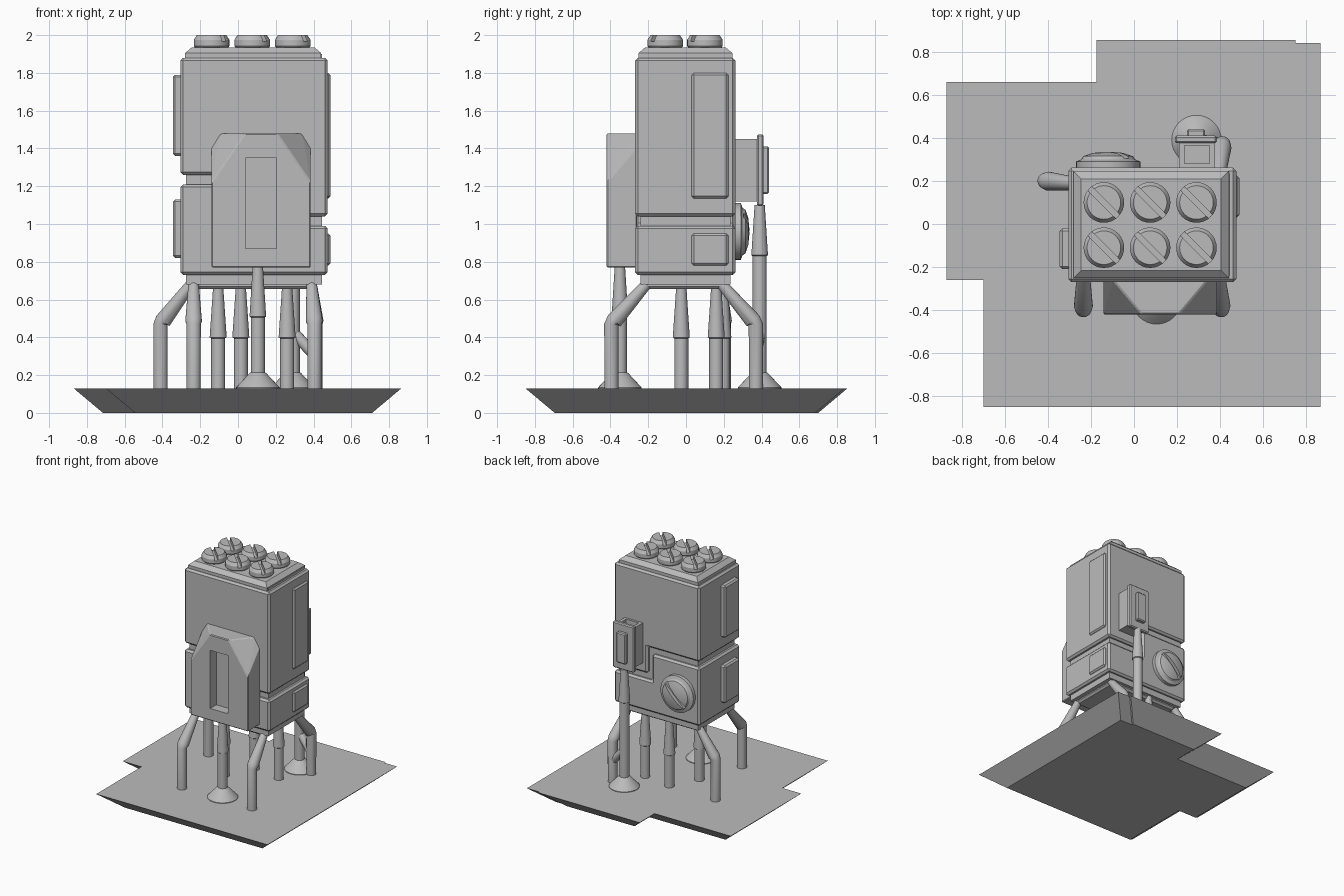
import bpy, bmesh, math
from mathutils import Vector, Matrix

cube = bpy.data.objects.get("Cube")
if cube:
    bpy.data.objects.remove(cube, do_unlink=True)

grey = bpy.data.materials.new("plain grey")
grey.use_nodes = True
grey.diffuse_color = (0.5, 0.5, 0.5, 1)
grey.node_tree.nodes["Principled BSDF"].inputs["Base Color"].default_value = (0.5, 0.5, 0.5, 1)


def finish(bm, name, bevel=0, segments=1, smooth=False):
    bmesh.ops.recalc_face_normals(bm, faces=bm.faces[:])
    mesh = bpy.data.meshes.new(name)
    bm.to_mesh(mesh)
    bm.free()
    mesh.materials.append(grey)
    ob = bpy.data.objects.new(name, mesh)
    bpy.context.collection.objects.link(ob)
    if bevel:
        mod = ob.modifiers.new("Bevel", "BEVEL")
        mod.width, mod.segments = bevel, segments
    if smooth:
        bpy.ops.object.select_all(action="DESELECT")
        ob.select_set(True)
        bpy.context.view_layer.objects.active = ob
        bpy.ops.object.shade_smooth_by_angle(angle=math.radians(30))
    return ob


def loft(bm, rings):
    """Bridge rings of points and cap both ends."""
    rings = [[bm.verts.new(p) for p in ring] for ring in rings]
    n = len(rings[0])
    for a, b in zip(rings, rings[1:]):
        for i in range(n):
            j = (i + 1) % n
            bm.faces.new((a[i], a[j], b[j], b[i]))
    bm.faces.new(rings[0])
    bm.faces.new(rings[-1])


def box(name, x, y, z, bevel=0):
    bm = bmesh.new()
    loft(bm, [[(x[0], y[0], h), (x[1], y[0], h), (x[1], y[1], h), (x[0], y[1], h)] for h in z])
    return finish(bm, name, bevel)


def prism(name, outline, y, bevel=0):
    bm = bmesh.new()
    loft(bm, [[(px, d, pz) for px, pz in outline] for d in y])
    return finish(bm, name, bevel)


def tube(name, path, radii, sides=24):
    """Round tube along a path with a radius at each point."""
    pts = [Vector(p) for p in path]
    bm = bmesh.new()
    rings = []
    for i, (p, r) in enumerate(zip(pts, radii)):
        t = (pts[min(i + 1, len(pts) - 1)] - pts[max(i - 1, 0)]).normalized()
        if i == 0 or abs(t.z) < 0.1:
            t = (pts[1] - pts[0]).normalized()
        rot = Vector((0, 0, 1)).rotation_difference(t)
        rings.append([p + rot @ Vector((r * math.cos(a), r * math.sin(a), 0))
                      for a in (k * math.tau / sides for k in range(sides))])
    loft(bm, rings)
    return finish(bm, name, smooth=True)


def cut(ob, cutter):
    mod = ob.modifiers.new("Cut", "BOOLEAN")
    mod.operation, mod.object, mod.solver = "DIFFERENCE", cutter, "EXACT"
    cutter.hide_render = True
    cutter.hide_viewport = True
    cutter.display_type = "WIRE"


def slotted_disc(name, matrix, profile, slot, floor, angle):
    """Turned disc with a straight screwdriver-like slot."""
    disc = tube(name, [(0, 0, h) for r, h in profile], [r for r, h in profile], 32)
    cutter = box(name + "_cutter", (-0.3, 0.3), (-slot, slot), (floor, 0.3))
    disc.matrix_world = matrix
    cutter.matrix_world = matrix @ Matrix.Rotation(angle, 4, "Z")
    cut(disc, cutter)


# Base slab: stepped outline with undercut sides
outline = [(-0.87, 0.66), (-0.87, -0.26), (-0.70, -0.26), (-0.70, -0.85), (0.865, -0.85),
           (0.865, 0.84), (0.75, 0.84), (0.75, 0.855), (-0.175, 0.855), (-0.175, 0.66)]
inner = []
for i, p in enumerate(outline):
    a, b = Vector(outline[i - 1]), Vector(outline[(i + 1) % len(outline)])
    d1, d2 = (Vector(p) - a).normalized(), (b - Vector(p)).normalized()
    inner.append(Vector(p) + 0.155 * Vector((-d1.y - d2.y, d1.x + d2.x)))
bm = bmesh.new()
loft(bm, [[(p[0], p[1], 0) for p in inner], [(p[0], p[1], 0.13) for p in outline]])
finish(bm, "base_slab")

# Body: two interlocking stepped shells around a core
prism("upper_shell", [(-0.305, 1.26), (0.17, 1.26), (0.17, 1.04), (0.475, 1.04),
                      (0.475, 1.88), (-0.305, 1.88)], (-0.27, 0.262), 0.015)
prism("lower_shell", [(-0.305, 0.73), (0.475, 0.73), (0.475, 0.99), (0.13, 0.99),
                      (0.13, 1.21), (-0.305, 1.21)], (-0.27, 0.262), 0.015)
box("body_core", (-0.275, 0.445), (-0.24, 0.235), (0.68, 1.9))
box("body_floor", (-0.24, 0.41), (-0.22, 0.21), (0.655, 0.72), 0.015)

# Cap with sloping rim
bm = bmesh.new()
loft(bm, [[(0.08 + sx * (0.36 - i), -0.003 + sy * (0.248 - i), h)
           for sx, sy in ((-1, -1), (1, -1), (1, 1), (-1, 1))]
          for i, h in ((0, 1.87), (0, 1.905), (0.035, 1.935))])
finish(bm, "top_cap")

# Slotted studs on the cap
for row, y in enumerate((-0.11, 0.10)):
    for col in range(3):
        slotted_disc(f"top_stud_{row}_{col}", Matrix.Translation((-0.14 + 0.215 * col, y, 1.93)),
                     [(0.085, 0), (0.094, 0.012), (0.094, 0.045), (0.078, 0.07)],
                     0.013, 0.035, -math.pi / 4)

# Slotted domed dial on the back
slotted_disc("back_dial", Matrix.Translation((-0.12, 0.25, 0.96)) @ Matrix.Rotation(-math.pi / 2, 4, "X"),
             [(0.15, 0), (0.15, 0.04), (0.125, 0.05), (0.115, 0.065), (0.07, 0.08), (0.02, 0.085)],
             0.016, 0.055, -math.pi / 4)

# Raised side panels
for name, x, y, z in (("right_upper_panel", (-0.345, -0.29), (-0.21, -0.02), (1.36, 1.79)),
                      ("right_lower_panel", (-0.345, -0.29), (-0.21, -0.02), (0.82, 1.13)),
                      ("left_upper_panel", (0.46, 0.49), (0.03, 0.225), (1.135, 1.80)),
                      ("left_lower_panel", (0.46, 0.49), (0.03, 0.225), (0.78, 0.95))):
    box(name, x, y, z, 0.012)

# Front plate with chamfered shoulders and a recess
bm = bmesh.new()
for s in (-1, 1):
    for half, y, z in ((0.263, -0.26, 0.77), (0.263, -0.42, 0.77), (0.263, -0.42, 1.22),
                       (0.085, -0.42, 1.48), (0.263, -0.26, 1.41), (0.22, -0.26, 1.48)):
        bm.verts.new((0.122 + s * half, y, z))
bmesh.ops.convex_hull(bm, input=bm.verts[:])
bmesh.ops.dissolve_limit(bm, angle_limit=0.02, verts=bm.verts[:], edges=bm.edges[:])
plate = finish(bm, "front_plate", 0.006)
cut(plate, box("plate_cutter", (0.04, 0.205), (-0.5, -0.34), (0.87, 1.35)))

# Back bracket: hollow arm, end plate and button
arm = box("bracket_arm", (0.21, 0.375), (0.25, 0.385), (1.12, 1.45))
cut(arm, box("arm_cutter", (0.235, 0.35), (0.28, 0.365), (1.2, 1.6)))
box("bracket_plate", (0.19, 0.385), (0.375, 0.41), (1.095, 1.475), 0.008)
box("bracket_button", (0.245, 0.33), (0.40, 0.44), (1.16, 1.41), 0.008)

# Bent corner legs
for name, foot, hip in (("right_leg", (-0.41, 0.20), (-0.25, 0.185)),
                        ("front_right_leg", (-0.235, -0.395), (-0.235, -0.21)),
                        ("front_left_leg", (0.405, -0.395), (0.39, -0.21)),
                        ("back_left_leg", (0.41, 0.37), (0.39, 0.19))):
    f, h = Vector((*foot, 0.47)), Vector((*hip, 0.68))
    tube(name, [(*foot, 0.12), f, f.lerp(h, 0.08), h], [0.037, 0.038, 0.044, 0.028])

# Straight inner legs with tapered sleeves
for i, (x, y) in enumerate(((-0.105, -0.025), (0.015, 0.195), (0.26, 0.16))):
    tube(f"inner_leg_{i}", [(x, y, h) for h in (0.12, 0.395, 0.40, 0.68)],
         [0.037, 0.037, 0.045, 0.026])

# Supports on flared feet
for name, x, y, joint, top in (("front_support", 0.105, -0.35, 0.505, 0.78),
                               ("back_support", 0.29, 0.39, 0.83, 1.1)):
    tube(name, [(x, y, h) for h in (0.125, 0.135, 0.21, 0.215, joint, joint + 0.005, top)],
         [0.115, 0.115, 0.045, 0.037, 0.037, 0.044, 0.027], 32)

# Strut between the back support and the back left leg
tube("back_strut", [(0.29, 0.39, 0.43), (0.41, 0.37, 0.30)], [0.03, 0.03], 16)
